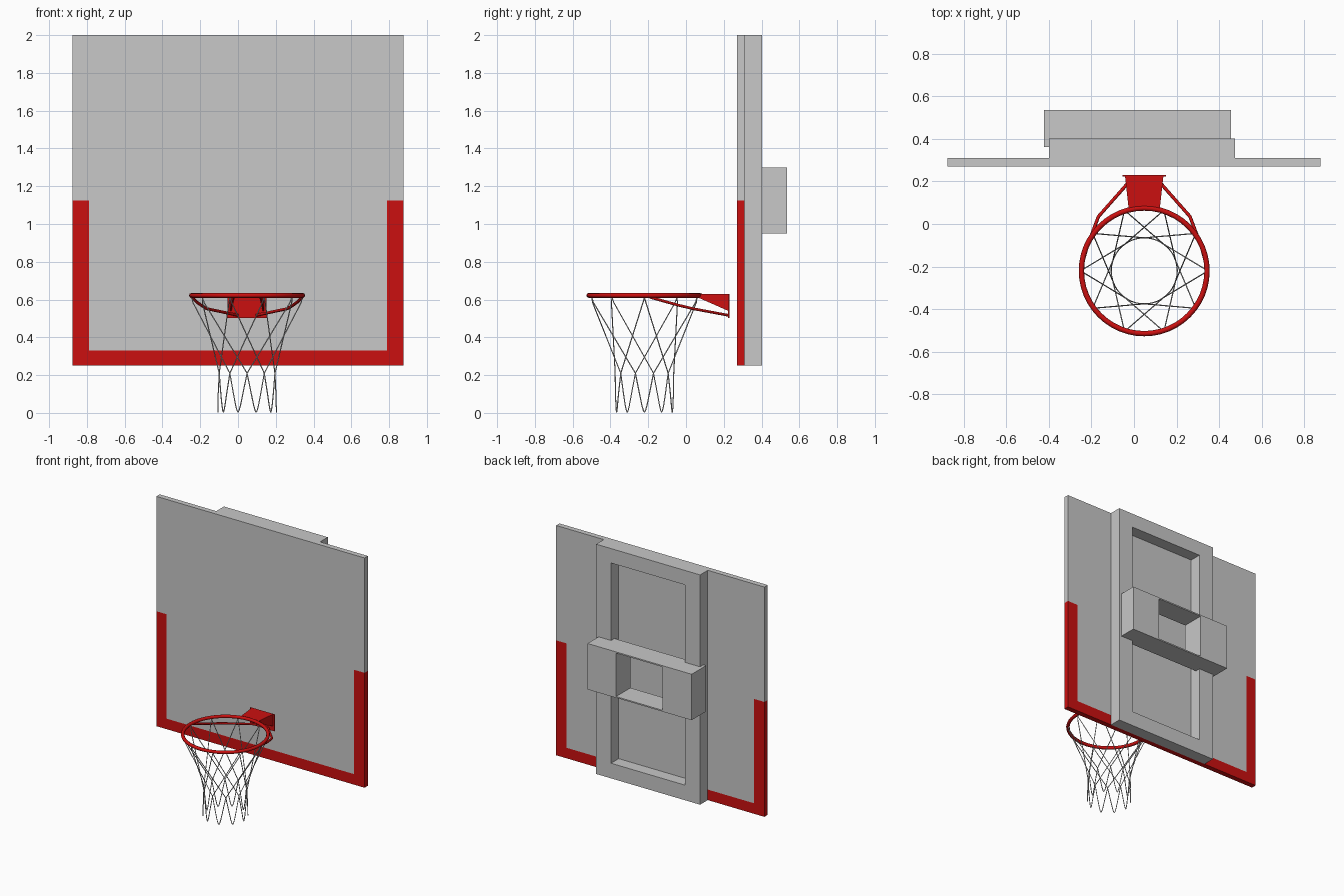
import bpy, bmesh, math
from mathutils import Vector

if "Cube" in bpy.data.objects:
    bpy.data.objects.remove(bpy.data.objects["Cube"])


def material(name, rgb):
    m = bpy.data.materials.new(name)
    m.diffuse_color = (*rgb, 1)
    m.use_nodes = True
    m.node_tree.nodes["Principled BSDF"].inputs["Base Color"].default_value = m.diffuse_color
    return m


GREY = material("light_grey", (0.58, 0.58, 0.58))
RED = material("hoop_red", (0.6, 0.005, 0.005))
NET = material("net_grey", (0.58, 0.58, 0.58))


def finish(name, bm, mat):
    bmesh.ops.recalc_face_normals(bm, faces=bm.faces)
    me = bpy.data.meshes.new(name)
    bm.to_mesh(me)
    bm.free()
    me.materials.append(mat)
    ob = bpy.data.objects.new(name, me)
    bpy.context.collection.objects.link(ob)
    return ob


def prism(name, pts, move, mat):
    """Extrude a flat polygon of 3D points along a vector."""
    bm = bmesh.new()
    face = bm.faces.new([bm.verts.new(p) for p in pts])
    res = bmesh.ops.extrude_face_region(bm, geom=[face], use_keep_orig=True)
    bmesh.ops.translate(bm, vec=move, verts=[v for v in res["geom"] if isinstance(v, bmesh.types.BMVert)])
    return finish(name, bm, mat)


def window_frame(name, outer, inner, y0, y1, mat):
    """Rectangular frame; outer and inner are (x0, x1, z0, z1)."""
    bm = bmesh.new()

    def loop(r, y):
        return [bm.verts.new((r[i], y, r[j])) for i, j in ((0, 2), (1, 2), (1, 3), (0, 3))]
    loops = [loop(outer, y0), loop(outer, y1), loop(inner, y1), loop(inner, y0)]
    for k in range(4):
        a, b = loops[k], loops[(k + 1) % 4]
        for i in range(4):
            j = (i + 1) % 4
            bm.faces.new((a[i], a[j], b[j], b[i]))
    return finish(name, bm, mat)


def tubes(name, paths, radius, mat, res=1, closed=False):
    """Round rods along polylines, turned into one mesh."""
    cu = bpy.data.curves.new(name, "CURVE")
    cu.dimensions = "3D"
    cu.bevel_depth = radius
    cu.bevel_resolution = res
    cu.use_fill_caps = True
    for path in paths:
        sp = cu.splines.new("POLY")
        sp.points.add(len(path) - 1)
        for p, co in zip(sp.points, path):
            p.co = (*co, 1)
        sp.use_cyclic_u = closed
    tmp = bpy.data.objects.new(name + "_curve", cu)
    bpy.context.collection.objects.link(tmp)
    bpy.context.view_layer.update()
    me = bpy.data.meshes.new_from_object(tmp.evaluated_get(bpy.context.evaluated_depsgraph_get()))
    bpy.data.objects.remove(tmp)
    me.materials.clear()
    me.materials.append(mat)
    me.shade_smooth()
    ob = bpy.data.objects.new(name, me)
    bpy.context.collection.objects.link(ob)
    return ob


# Backboard: grey panel with a red U-shaped trim through its full thickness
W, I, Z0, ZI, ZR, Z1 = 0.877, 0.79, 0.25, 0.33, 1.125, 2.0
YB, YF = 0.31, 0.27
panel = [(-I, ZI), (I, ZI), (I, ZR), (W, ZR), (W, Z1), (-W, Z1), (-W, ZR), (-I, ZR)]
trim = [(-W, Z0), (W, Z0), (W, ZR), (I, ZR), (I, ZI), (-I, ZI), (-I, ZR), (-W, ZR)]
prism("backboard_panel", [(x, YF, z) for x, z in panel], (0, YB - YF, 0), GREY)
prism("backboard_trim", [(x, YF, z) for x, z in trim], (0, YB - YF, 0), RED)

# Rear support frame and wall bracket
window_frame("rear_frame", (-0.4, 0.475, Z0, Z1), (-0.275, 0.35, 0.365, 1.89), YB, 0.402, GREY)
window_frame("wall_bracket", (-0.422, 0.455, 0.95, 1.3), (-0.175, 0.215, 0.96, 1.29), 0.362, 0.535, GREY)

# Hoop ring
C = Vector((0.048, -0.22, 0.622))
R = 0.295


def around(r, deg, z):
    a = math.radians(deg)
    return (C.x + r * math.cos(a), C.y + r * math.sin(a), z)


tubes("hoop_ring", [[around(R, i * 7.5, C.z) for i in range(48)]], 0.0125, RED, 2, True)

# Hoop mount: back plate, tapered top plate and two triangular gussets
prism("mount_plate", [(C.x + s * 0.103, 0.223, z) for s, z in ((-1, 0.503), (1, 0.503), (1, 0.63), (-1, 0.63))],
      (0, 0.006, 0), RED)
prism("mount_top", [(C.x - 0.09, 0.224, 0.623), (C.x + 0.09, 0.224, 0.623),
                    (C.x + 0.073, 0.07, 0.623), (C.x - 0.073, 0.07, 0.623)], (0, 0, 0.007), RED)
for s, side in ((-1, "left"), (1, "right")):
    prism("mount_gusset_" + side, [(C.x + s * 0.073, 0.07, 0.624), (C.x + s * 0.09, 0.224, 0.624),
                                   (C.x + s * 0.09, 0.224, 0.54), (C.x + s * 0.073, 0.07, 0.608)],
          (-s * 0.007, 0, 0), RED)

# Bent support rods under the ring
rod = [(0.292, -0.19, 0.612), (0.268, -0.105, 0.588), (0.243, -0.04, 0.57),
       (0.215, 0.035, 0.552), (0.05, 0.222, 0.517)]
tubes("support_rods", [[(C.x + s * x, y, z) for x, y, z in rod] for s in (-1, 1)], 0.008, RED, 1)

# Net: ten attachment points, two strands each, winding down to rounded tips
steps = [(0.292, 0, 0.61), (0.287, 1.5, 0.585), (0.155, 54, 0.21), (0.155, 62, 0.105),
         (0.155, 67, 0.04), (0.155, 70, 0.012), (0.155, 72, 0.004)]
strands = [[around(r, k * 36 + s * a, z) for r, a, z in steps] for k in range(10) for s in (-1, 1)]
tubes("net", strands, 0.003, NET, 1)
